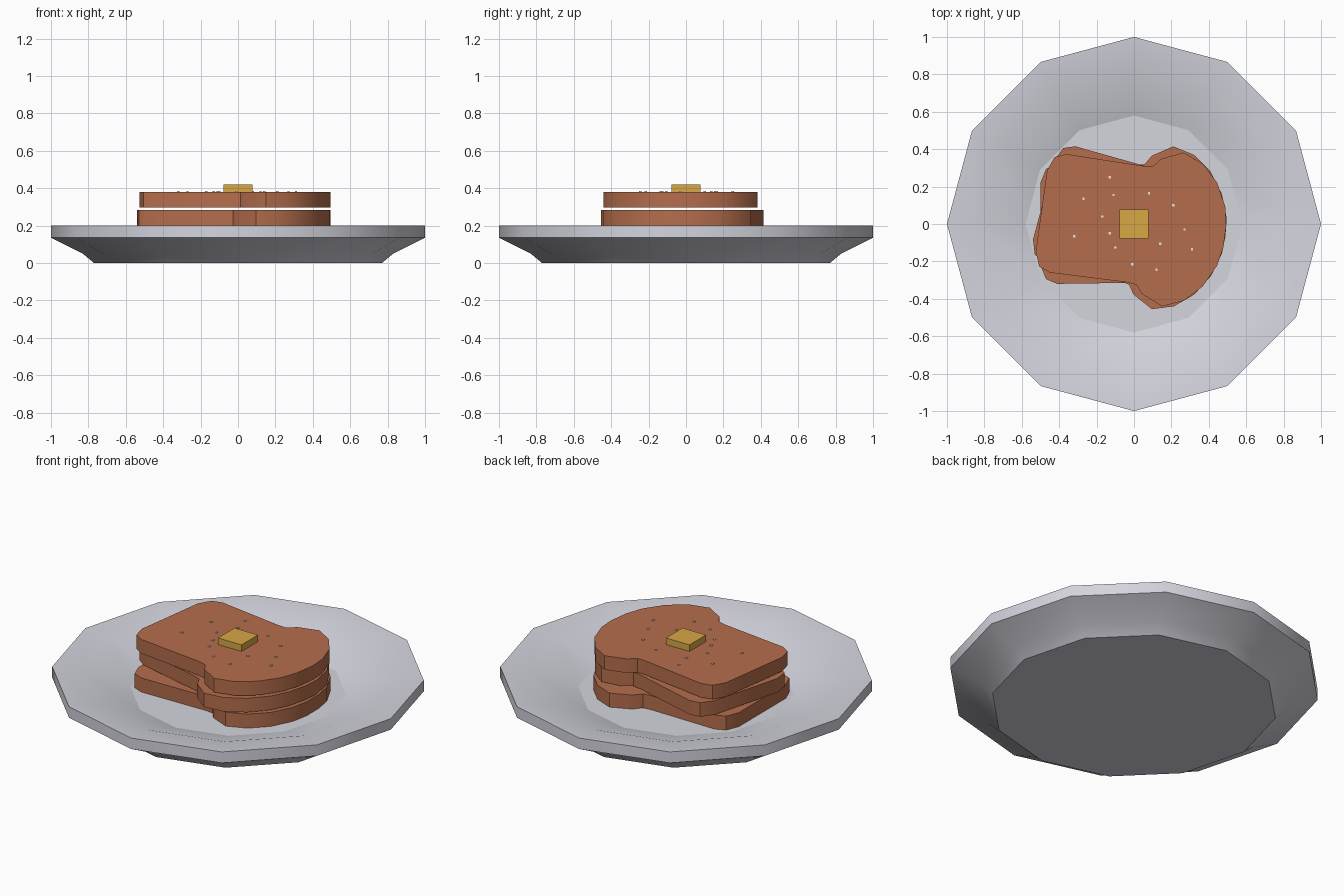
import bpy, bmesh, math
from mathutils import Matrix

if "Cube" in bpy.data.objects:
    bpy.data.objects.remove(bpy.data.objects["Cube"])


def material(name, rgb):
    m = bpy.data.materials.new(name)
    m.diffuse_color = (*rgb, 1)
    m.use_nodes = True
    m.node_tree.nodes["Principled BSDF"].inputs["Base Color"].default_value = m.diffuse_color
    return m


PLATE = material("pale_grey", (0.66, 0.66, 0.73))
BREAD = material("toast_brown", (0.46, 0.155, 0.073))
BUTTER = material("butter_yellow", (0.68, 0.39, 0.06))
SUGAR = material("sugar_white", (0.85, 0.85, 0.87))


def finish(name, bm, mat, smooth=None):
    bmesh.ops.recalc_face_normals(bm, faces=bm.faces)
    me = bpy.data.meshes.new(name)
    bm.to_mesh(me)
    bm.free()
    me.materials.append(mat)
    ob = bpy.data.objects.new(name, me)
    bpy.context.collection.objects.link(ob)
    if smooth:
        bpy.ops.object.select_all(action='DESELECT')
        ob.select_set(True)
        bpy.context.view_layer.objects.active = ob
        bpy.ops.object.shade_smooth_by_angle(angle=math.radians(smooth), keep_sharp_edges=True)
    return ob


def box(bm, centre, size):
    bmesh.ops.create_cube(bm, size=1, matrix=Matrix.Translation(centre) @ Matrix.Diagonal((*size, 1)))


# Plate: twelve-sided lathe of (radius, height)
profile = [(0.77, 0), (0.83, 0.05), (1, 0.135), (1, 0.2), (0.84, 0.187), (0.58, 0.1)]
N = 12
bm = bmesh.new()
rings = [[bm.verts.new((r * math.cos(2 * math.pi * i / N), r * math.sin(2 * math.pi * i / N), z))
          for i in range(N)] for r, z in profile]
for a, b in zip(rings, rings[1:]):
    for i in range(N):
        j = (i + 1) % N
        bm.faces.new((a[i], a[j], b[j], b[i]))
bm.faces.new(rings[0])
floor = bm.faces.new(rings[-1])
for e in floor.edges:
    e.smooth = False
finish("plate", bm, PLATE, 34)

# Bread slices: mirrored half outline, extruded, each turned a little
half = [(0.49, 0.06), (0.47, 0.16), (0.41, 0.28), (0.32, 0.37), (0.21, 0.415), (0.095, 0.365),
        (0.058, 0.32), (0.01, 0.314), (-0.41, 0.32), (-0.47, 0.295), (-0.5, 0.22)]
outline = half + [(x, -y) for x, y in reversed(half)]
for name, z, turn in (("bottom_slice", 0.103, 0), ("middle_slice", 0.2, -15), ("top_slice", 0.297, -8)):
    bm = bmesh.new()
    face = bm.faces.new([bm.verts.new((x, y, z)) for x, y in outline])
    new = bmesh.ops.extrude_face_region(bm, geom=[face])["geom"]
    bmesh.ops.translate(bm, vec=(0, 0, 0.083), verts=[v for v in new if isinstance(v, bmesh.types.BMVert)])
    bmesh.ops.rotate(bm, verts=bm.verts, matrix=Matrix.Rotation(math.radians(turn), 3, 'Z'))
    finish(name, bm, BREAD, 34)

# Butter pat
bm = bmesh.new()
box(bm, (0, 0, 0.399), (0.154, 0.154, 0.04))
finish("butter", bm, BUTTER)

# Sugar grains on the top slice
grains = [(-0.13, 0.25), (-0.11, 0.155), (0.08, 0.165), (-0.27, 0.135), (-0.17, 0.04), (0.21, 0.1),
          (0.27, -0.03), (-0.13, -0.05), (-0.32, -0.065), (-0.1, -0.125), (0.14, -0.105),
          (0.31, -0.135), (-0.01, -0.215), (0.12, -0.245)]
bm = bmesh.new()
for x, y in grains:
    box(bm, (x, y, 0.38), (0.012, 0.012, 0.008))
finish("sugar_grains", bm, SUGAR)
